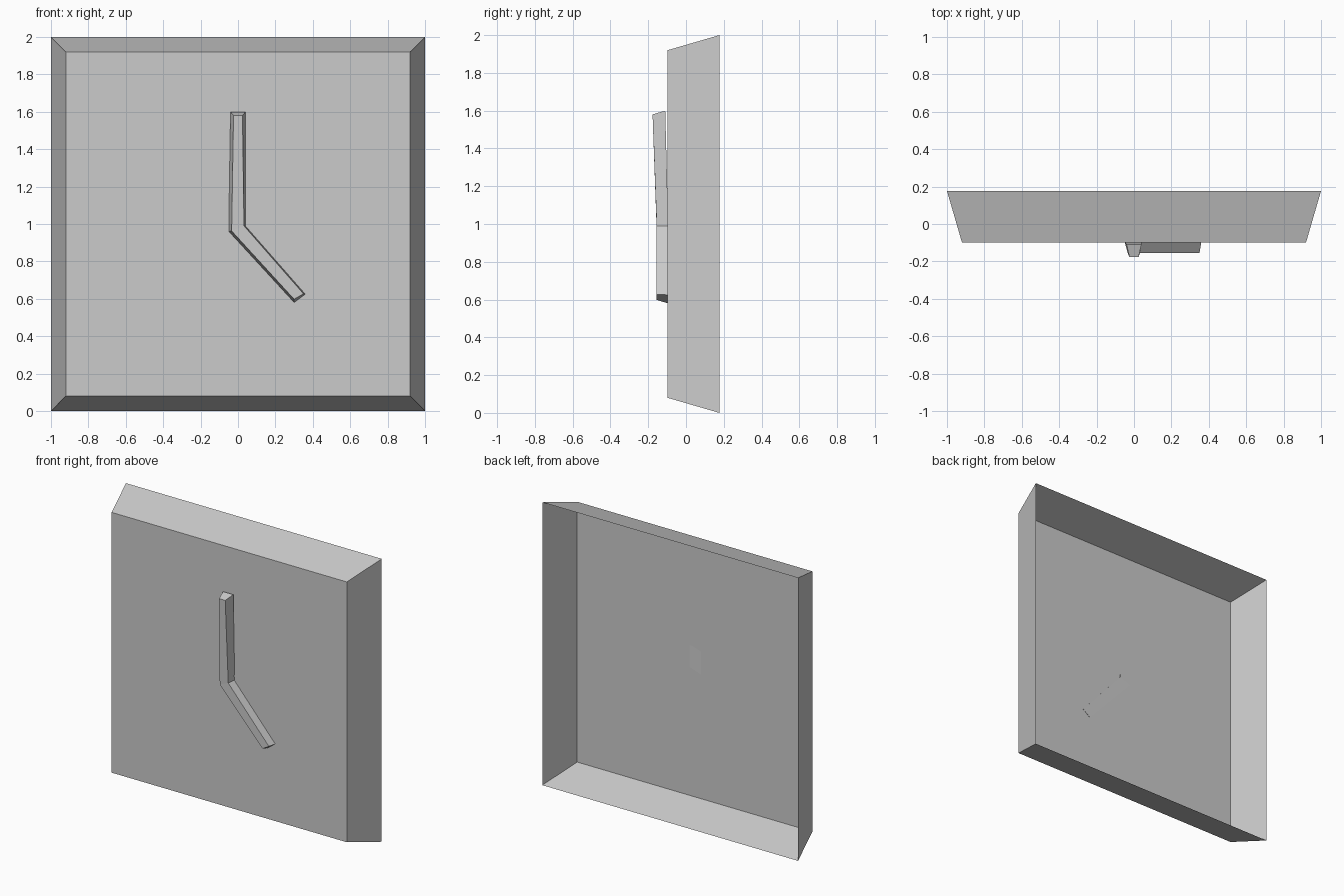
import bpy
import bmesh

cube = bpy.data.objects.get("Cube")
if cube:
    bpy.data.objects.remove(cube, do_unlink=True)

grey = bpy.data.materials.new("plain grey")
grey.use_nodes = True
colour = (0.6, 0.6, 0.6, 1)
grey.diffuse_color = colour
grey.node_tree.nodes["Principled BSDF"].inputs["Base Color"].default_value = colour


def loft(name, back, front, close_back):
    """Join two matching outlines with side walls and cap the front."""
    bm = bmesh.new()
    b = [bm.verts.new(p) for p in back]
    f = [bm.verts.new(p) for p in front]
    n = len(b)
    for i in range(n):
        j = (i + 1) % n
        bm.faces.new((b[i], b[j], f[j], f[i]))
    # caps are made of quads between the left and right edges
    for ring in ((f, b) if close_back else (f,)):
        for i in range(n // 2 - 1):
            bm.faces.new((ring[i], ring[i + 1], ring[n - 2 - i], ring[n - 1 - i]))
    bmesh.ops.recalc_face_normals(bm, faces=bm.faces)
    mesh = bpy.data.meshes.new(name)
    bm.to_mesh(mesh)
    bm.free()
    mesh.materials.append(grey)
    obj = bpy.data.objects.new(name, mesh)
    bpy.context.collection.objects.link(obj)
    return obj


def square(half, y):
    return [(sx * half, y, 1 + sz * half)
            for sx, sz in ((-1, -1), (1, -1), (1, 1), (-1, 1))]


# Clock body: a thin tapered tray, open at the back
loft("clock_body", square(1.0, 0.177), square(0.92, -0.098), False)

# Hands: one bent tapered bar, its upper arm leaning off the face
outer = [(-0.04, -0.11, 1.6), (-0.05, -0.094, 0.96), (0.30, -0.096, 0.58),
         (0.36, -0.096, 0.625), (0.04, -0.094, 0.99), (0.04, -0.11, 1.6)]
inner = [(-0.024, -0.177, 1.58), (-0.034, -0.155, 0.963), (0.3, -0.155, 0.598),
         (0.35, -0.155, 0.627), (0.032, -0.155, 0.99), (0.024, -0.177, 1.58)]
loft("clock_hands", outer, inner, True)
